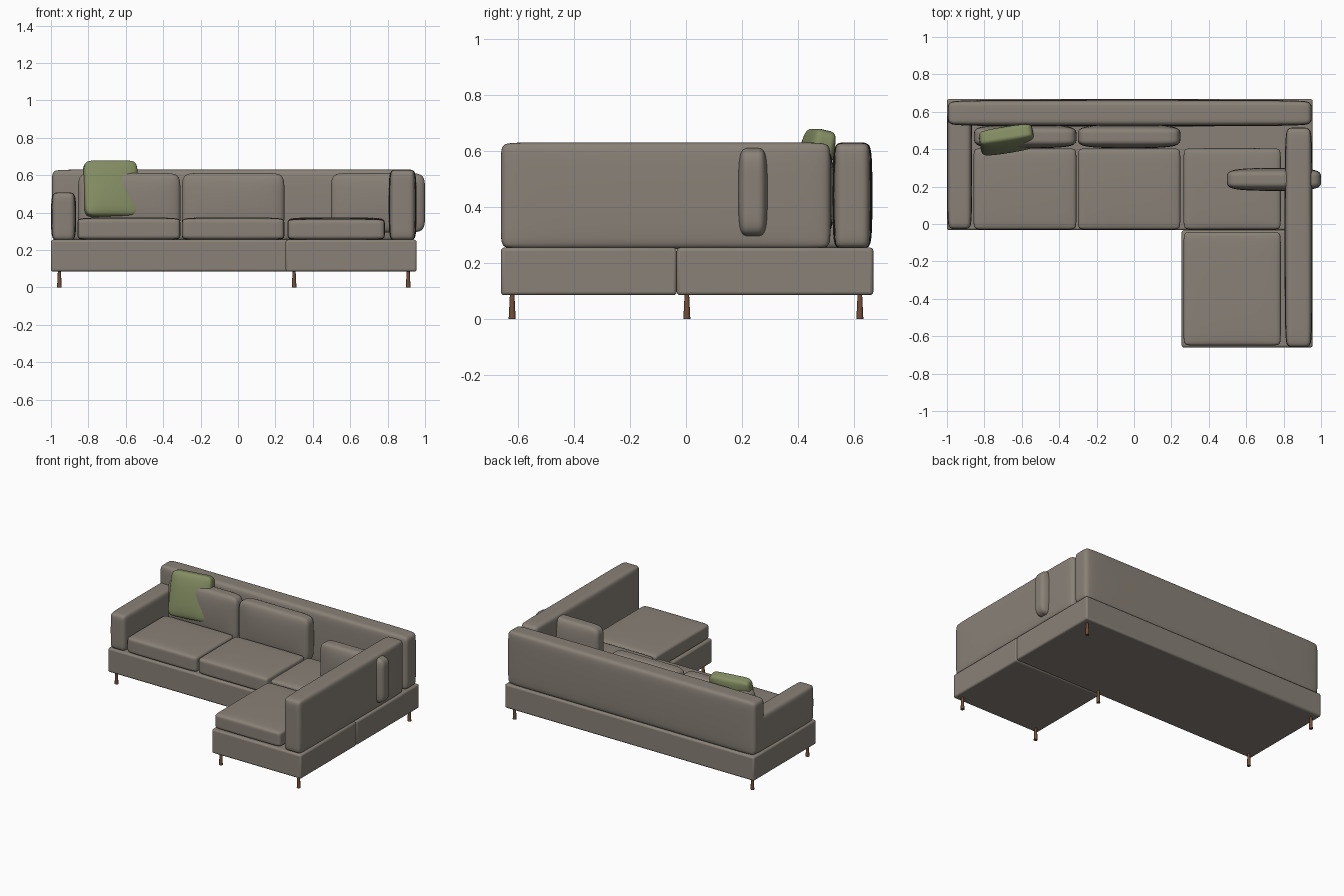
import bpy, bmesh
from math import radians
from mathutils import Vector

cube = bpy.data.objects.get("Cube")
if cube:
    bpy.data.objects.remove(cube, do_unlink=True)


def make_material(name, rgb):
    mat = bpy.data.materials.new(name)
    mat.use_nodes = True
    mat.diffuse_color = (*rgb, 1)
    mat.node_tree.nodes["Principled BSDF"].inputs["Base Color"].default_value = (*rgb, 1)
    return mat


fabric = make_material("taupe fabric", (0.25, 0.22, 0.185))
green = make_material("olive green fabric", (0.23, 0.27, 0.125))
wood = make_material("brown wood", (0.17, 0.075, 0.04))


def add_object(name, bm, mat, location):
    mesh = bpy.data.meshes.new(name)
    bm.to_mesh(mesh)
    bm.free()
    mesh.materials.append(mat)
    obj = bpy.data.objects.new(name, mesh)
    obj.location = location
    bpy.context.collection.objects.link(obj)
    return obj


def box_bmesh(size):
    bm = bmesh.new()
    bmesh.ops.create_cube(bm, size=1)
    bmesh.ops.scale(bm, vec=size, verts=bm.verts)
    return bm


def soft_box(name, lo, hi, edge, thin=2, puff=1.0, mat=fabric):
    """Upholstered block: edge loops set the rounding, puff thins the rim."""
    lo, hi = Vector(lo), Vector(hi)
    size = hi - lo
    bm = box_bmesh(size)
    for axis in range(3):
        normal = Vector([float(i == axis) for i in range(3)])
        at = max(size[axis] / 2 - edge[axis], 0)
        for offset in {at, -at}:
            bmesh.ops.bisect_plane(bm, geom=bm.verts[:] + bm.edges[:] + bm.faces[:],
                                   plane_co=normal * offset, plane_no=normal)
    for v in bm.verts:
        if any(abs(v.co[i]) > size[i] / 2 - 0.001 for i in range(3) if i != thin):
            v.co[thin] *= puff
    for face in bm.faces:
        face.smooth = True
    obj = add_object(name, bm, mat, (lo + hi) / 2)
    subsurf = obj.modifiers.new("softness", "SUBSURF")
    subsurf.levels = subsurf.render_levels = 3
    # Fit the softened surface to the wanted size
    bpy.context.view_layer.update()
    smooth = obj.evaluated_get(bpy.context.evaluated_depsgraph_get()).data
    extent = [max(abs(v.co[i]) for v in smooth.vertices) * 2 for i in range(3)]
    for v in obj.data.vertices:
        for i in range(3):
            v.co[i] *= size[i] / extent[i]
    return obj


def base_box(name, lo, hi):
    lo, hi = Vector(lo), Vector(hi)
    obj = add_object(name, box_bmesh(hi - lo), fabric, (lo + hi) / 2)
    bevel = obj.modifiers.new("rounded edges", "BEVEL")
    bevel.width, bevel.segments = 0.012, 3
    bpy.context.view_layer.objects.active = obj
    obj.select_set(True)
    bpy.ops.object.shade_smooth_by_angle(angle=radians(35))
    obj.select_set(False)


# Upholstered base in two sections
base_box("main_base", (-1, -0.033, 0.085), (0.955, 0.668, 0.255))
base_box("chaise_base", (0.255, -0.66, 0.085), (0.955, -0.033, 0.255))

# Backrest and arms
soft_box("backrest", (-0.995, 0.522, 0.25), (0.95, 0.665, 0.63), (0.09, 0.045, 0.05), 1, 0.86)
soft_box("low_arm", (-1, -0.027, 0.25), (-0.865, 0.63, 0.508), (0.045, 0.06, 0.05), 0, 0.86)
soft_box("tall_arm", (0.805, -0.66, 0.25), (0.955, 0.515, 0.63), (0.045, 0.08, 0.05), 0, 0.86)

# Seat cushions
seats = {"seat_cushion_outer": (-0.858, -0.03, -0.308, 0.405, 0.375),
         "seat_cushion_middle": (-0.3, -0.03, 0.248, 0.405, 0.375),
         "seat_cushion_corner": (0.265, -0.03, 0.785, 0.405, 0.375),
         "chaise_cushion": (0.265, -0.65, 0.785, -0.042, 0.37)}
for name, (x0, y0, x1, y1, top) in seats.items():
    soft_box(name, (x0, y0, 0.25), (x1, y1, top), (0.05, 0.05, 0.03), 2, 0.85)

# Back cushions, the last one turned sideways through the tall arm
for name, x0, x1 in (("back_cushion_outer", -0.855, -0.308), ("back_cushion_middle", -0.3, 0.248)):
    soft_box(name, (x0, 0.405, 0.295), (x1, 0.53, 0.612), (0.1, 0.05, 0.09), 1, 0.75)
soft_box("side_cushion", (0.497, 0.177, 0.293), (1, 0.3, 0.612), (0.1, 0.05, 0.09), 1, 0.75)

# Leaning throw pillow
pillow = soft_box("throw_pillow", (-0.825, 0.395, 0.375), (-0.535, 0.505, 0.678),
                  (0.07, 0.04, 0.07), 1, 0.7, green)
pillow.rotation_euler = (radians(-13), 0, radians(9))

# Turned legs
leg_spots = [(x, y) for x in (-0.955, 0.3, 0.91) for y in (-0.62, 0.003, 0.62)
             if (x, y) not in ((-0.955, -0.62), (0.3, 0.62), (0.91, 0.003))]
for number, (x, y) in enumerate(leg_spots, 1):
    bm = bmesh.new()
    bmesh.ops.create_cone(bm, cap_ends=True, segments=20, radius1=0.0125, radius2=0.008, depth=0.09)
    for face in bm.faces:
        face.smooth = len(face.verts) == 4
    add_object(f"leg_{number}", bm, wood, (x, y, 0.045))
